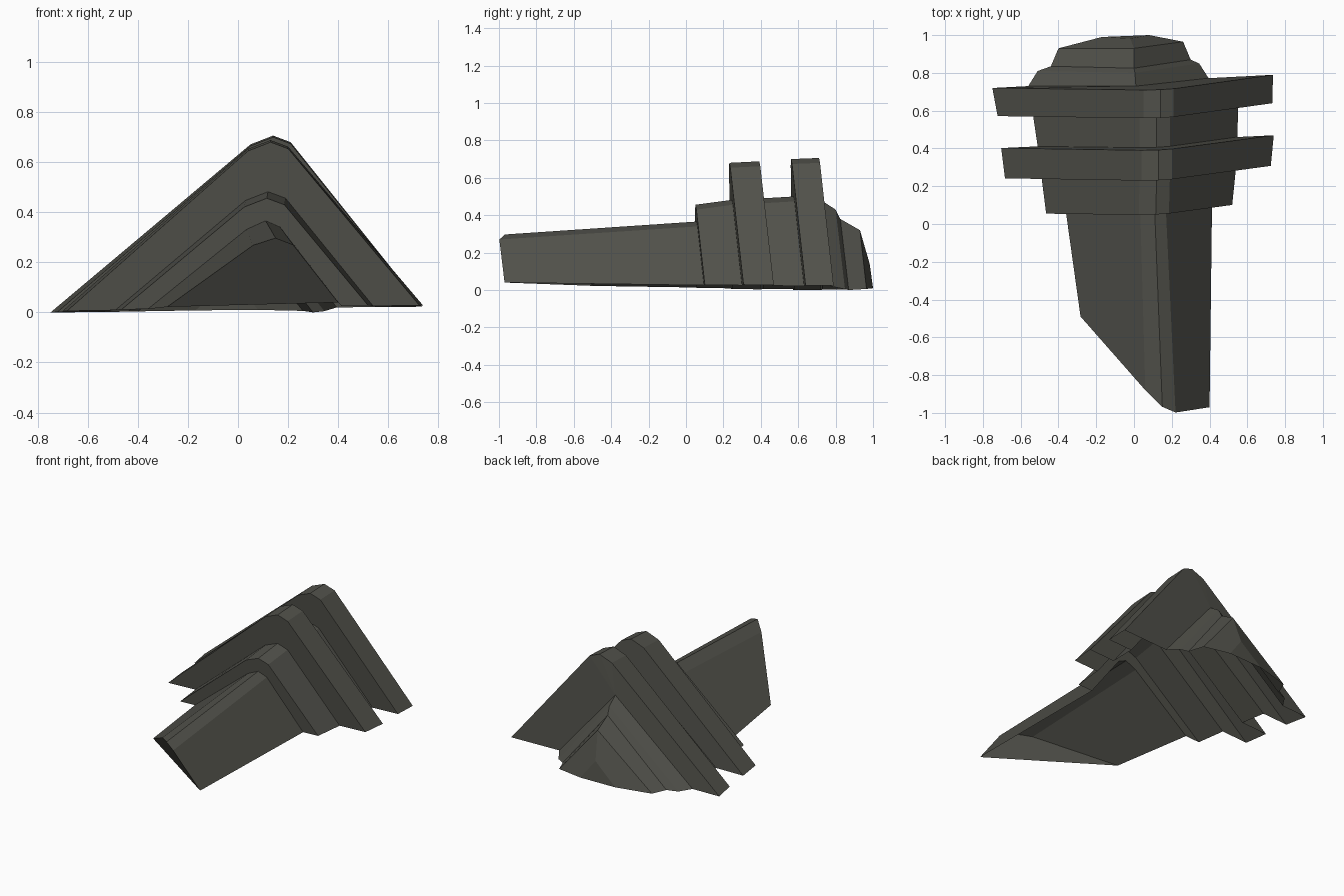
import bpy, bmesh

if "Cube" in bpy.data.objects:
    bpy.data.objects.remove(bpy.data.objects["Cube"])

mat = bpy.data.materials.new("dark olive grey")
mat.diffuse_color = (0.082, 0.082, 0.069, 1)
mat.use_nodes = True
mat.node_tree.nodes["Principled BSDF"].inputs["Base Color"].default_value = mat.diffuse_color


def floor_z(x, y):
    """Height of the slightly tilted open bottom edge."""
    return 0.02 + 0.016 * x - 0.012 * y


def section(y0, left, right, px, pz, wide=1.0):
    """Tent-shaped open section on the tilted plane: left foot, ridge, right foot."""
    flat = [(px - 0.09 * wide, pz - 0.035), (px, pz), (px + 0.07 * wide, pz - 0.026)]
    pts = [(left, floor_z(left, y0))] + flat + [(right, floor_z(right, y0))]
    return [(x, y0 + 0.048 * x - 0.073 * z, z) for x, z in pts]


def sharp(left, peak, right):
    """Section with a single sharp ridge."""
    return [left, peak, peak, peak, right]


def loft(name, sections, cap_first=False, cap_last=False):
    bm = bmesh.new()
    rows = [[bm.verts.new(p) for p in s] for s in sections]
    for a, b in zip(rows, rows[1:]):
        for i in range(len(a) - 1):
            bm.faces.new((a[i], a[i + 1], b[i + 1], b[i]))
    if cap_first:
        bm.faces.new(rows[0][::-1])
    if cap_last:
        bm.faces.new(rows[-1])
    bmesh.ops.remove_doubles(bm, verts=bm.verts, dist=0.0005)
    # normals point up and outward: bottom is open
    for f in bm.faces:
        f.normal_update()
    bmesh.ops.recalc_face_normals(bm, faces=bm.faces)
    if sum(f.normal.z * f.calc_area() for f in bm.faces) < 0:
        bmesh.ops.reverse_faces(bm, faces=bm.faces)
    me = bpy.data.meshes.new(name)
    bm.to_mesh(me)
    bm.free()
    me.materials.append(mat)
    ob = bpy.data.objects.new(name, me)
    bpy.context.collection.objects.link(ob)
    return ob


# shared sections of the stepped body
body_front = section(0.078, -0.465, 0.52, 0.115, 0.456)
body_a = section(0.275, -0.49, 0.54, 0.12, 0.482)
body_b = section(0.436, -0.51, 0.547, 0.12, 0.49)
body_c = section(0.606, -0.535, 0.552, 0.12, 0.50)
shaft_back = section(0.078, -0.36, 0.413, 0.11, 0.366, 0.85)
dome_base = sharp((-0.56, 0.73, 0.002), (0.01, 0.73, 0.475), (0.395, 0.772, 0.02))

# long front shaft, cut off at a slant
shaft_front = [(-0.283, -0.49, 0.022), (0.06, -0.88, 0.268), (0.15, -0.968, 0.297),
               (0.22, -0.998, 0.27), (0.40, -0.97, 0.04)]
loft("front_shaft", [shaft_front, shaft_back, body_front], cap_first=True)

# body pieces
loft("body_front", [body_front, body_a])
loft("body_middle", [body_b, body_c])

# two large collars
loft("front_collar", [body_a, section(0.275, -0.683, 0.724, 0.13, 0.68),
                      section(0.436, -0.703, 0.74, 0.13, 0.688), body_b])
loft("rear_collar", [body_c, section(0.606, -0.722, 0.732, 0.14, 0.70),
                     section(0.756, -0.75, 0.736, 0.14, 0.706), dome_base])

# stepped rear dome
loft("rear_dome", [
    dome_base,
    sharp((-0.51, 0.81, 0.002), (0.005, 0.80, 0.43), (0.345, 0.85, 0.005)),
    sharp((-0.44, 0.835, 0.003), (0.0, 0.825, 0.38), (0.30, 0.87, 0.0)),
    sharp((-0.40, 0.93, 0.004), (0.0, 0.93, 0.32), (0.26, 0.965, 0.006)),
    sharp((-0.17, 0.99, 0.008), (-0.02, 0.982, 0.14), (0.08, 1.0, 0.01)),
], cap_last=True)
